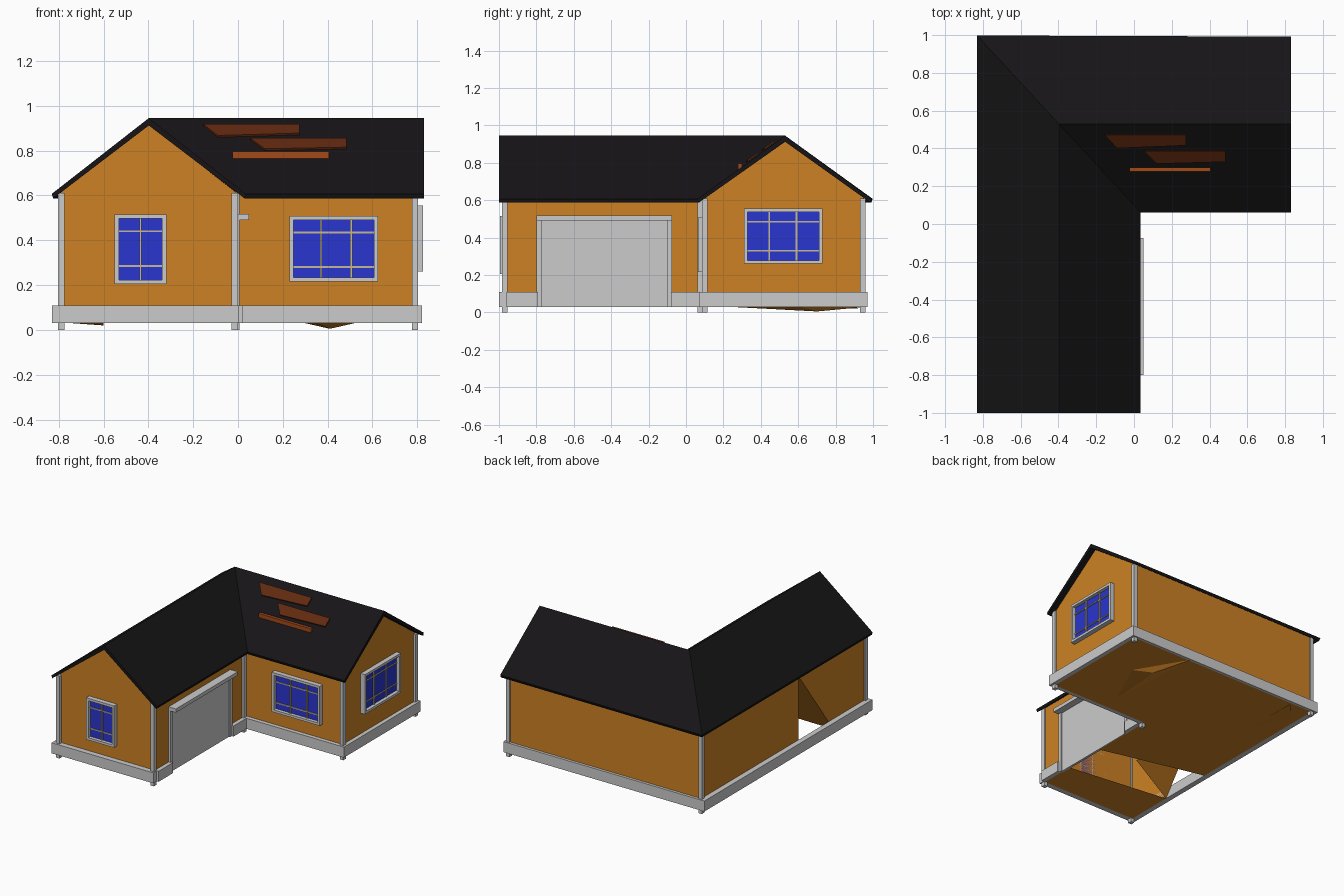
import bpy, bmesh
from mathutils import Vector

if "Cube" in bpy.data.objects:
    bpy.data.objects.remove(bpy.data.objects["Cube"])


def material(name, rgb):
    m = bpy.data.materials.new(name)
    m.diffuse_color = (*rgb, 1)
    m.use_nodes = True
    m.node_tree.nodes["Principled BSDF"].inputs["Base Color"].default_value = m.diffuse_color
    return m


ORANGE = material("wall_orange", (0.61, 0.222, 0.018))
BLACK = material("roof_black", (0.008, 0.007, 0.008))
BLUE = material("glass_blue", (0.023, 0.036, 0.62))
BROWN = material("plank_brown", (0.36, 0.068, 0.01))
DARK_BROWN = material("plank_dark_brown", (0.12, 0.022, 0.005))
BEIGE = material("bar_beige", (0.55, 0.48, 0.31))


def mesh_object(name, faces, mat=None, recalc=True):
    """Build an object from faces given as lists of points."""
    bm = bmesh.new()
    for f in faces:
        bm.faces.new([bm.verts.new(p) for p in f])
    bmesh.ops.remove_doubles(bm, verts=bm.verts, dist=1e-4)
    if recalc:
        bmesh.ops.recalc_face_normals(bm, faces=bm.faces)
    me = bpy.data.meshes.new(name)
    bm.to_mesh(me)
    bm.free()
    ob = bpy.data.objects.new(name, me)
    bpy.context.collection.objects.link(ob)
    if mat:
        me.materials.append(mat)
    return ob


def prism(name, base, offset, mat=None):
    """Extrude a polygon along an offset vector."""
    a = [Vector(p) for p in base]
    b = [p + Vector(offset) for p in a]
    n = len(a)
    sides = [[a[i], a[(i + 1) % n], b[(i + 1) % n], b[i]] for i in range(n)]
    return mesh_object(name, [a, b[::-1]] + sides, mat)


def box(name, x, y, z, mat=None):
    base = [(x[0], y[0], z[0]), (x[1], y[0], z[0]), (x[1], y[1], z[0]), (x[0], y[1], z[0])]
    return prism(name, base, (0, 0, z[1] - z[0]), mat)


# Mitred L-shaped roof shell: one gable profile swept around the corner
profile = [(-1, 0.607), (0, 0.945), (1, 0.607), (0.985, 0.587), (0, 0.912), (-0.985, 0.587)]
start = [Vector((-0.398 + 0.433 * d, -1, z)) for d, z in profile]
corner = [Vector((-0.398 + 0.433 * d, 0.53 - 0.468 * d, z)) for d, z in profile]
end = [Vector((0.83, 0.53 - (0.468 if d > 0 else 0.462) * d, z)) for d, z in profile]
roof = []
for a, b in ((start, corner), (corner, end)):
    for i in range(6):
        j = (i + 1) % 6
        roof.append([a[i], a[j], b[j], b[i]])
for s in (start, end):
    roof += [[s[0], s[1], s[4], s[5]], [s[1], s[2], s[3], s[4]]]
mesh_object("roof", roof, BLACK)

# Walls and floor as thin sheets, with the torn opening in the left side
L, M, R = -0.79, -0.01, 0.79
F, I, B = -0.96, 0.10, 0.95
lo, hi, peak = 0.03, 0.615, 0.914


def wall(p, q, top=None):
    pts = [(*p, lo), (*q, lo), (*q, hi)]
    return pts + ([top] if top else []) + [(*p, hi)]


mesh_object("walls", [
    wall((L, F), (M, F), (-0.398, F, peak)),
    wall((M, F), (M, I)),
    wall((M, I), (R, I)),
    wall((R, I), (R, B), (R, 0.53, peak)),
    wall((R, B), (L, B)),
    [(L, B, hi), (L, B, lo), (L, -0.19, lo), (L, -0.19, 0.58), (L, -0.6, lo), (L, F, lo), (L, F, hi)],
], ORANGE, recalc=False)
mesh_object("floor", [
    [(L, B, lo), (R, B, lo), (R, I, lo), (M, I, lo), (M, -0.38, lo), (L, -0.19, lo)],
    [(L, F, lo), (L, -0.6, lo), (M, -0.7, lo), (M, F, lo)],
], ORANGE, recalc=False)

# Crumpled wall sheet folded inwards and shards under the floor
mesh_object("folded_wall", [[(L, -0.19, 0.58), (L, -0.6, lo), (-0.4, -0.45, 0.12)]], ORANGE)
mesh_object("floor_shards", [
    [(0.35, 0.23, lo), (0.52, 0.6, lo), (0.41, 0.7, 0.005)],
    [(0.35, 0.23, lo), (0.3, 0.97, lo), (0.41, 0.7, 0.005)],
    [(0.52, 0.6, lo), (0.3, 0.97, lo), (0.41, 0.7, 0.005)],
    [(-0.74, 0.8, lo), (-0.6, 0.5, lo), (-0.6, 0.95, 0.02)],
], ORANGE)

# Grey corner posts standing on the ground
for i, (x, y) in enumerate([(-0.788, -0.97), (-0.015, -0.97), (0.79, 0.10),
                            (0.79, 0.945), (-0.788, 0.945), (-0.008, 0.077)]):
    box(f"corner_post_{i + 1}", (x - 0.014, x + 0.014), (y - 0.015, y + 0.015), (0, 0.61))

# Skirting along the foot of every wall, interrupted by the garage door
skirts = {
    "front": ((-0.83, 0.005), (-1.0, -0.96)),
    "left": ((-0.83, -0.79), (-0.96, 0.97)),
    "back": ((-0.79, 0.82), (0.95, 0.97)),
    "right": ((0.79, 0.82), (0.07, 0.95)),
    "inner": ((-0.01, 0.79), (0.07, 0.10)),
    "door_front": ((-0.01, 0.02), (-0.96, -0.79)),
    "door_rear": ((-0.01, 0.02), (-0.08, 0.07)),
}
for name, (x, y) in skirts.items():
    box(f"skirting_{name}", x, y, (lo, 0.108))

# Garage door with jambs and a projecting lintel
box("garage_door", (-0.02, -0.003), (-0.78, -0.10), (lo, 0.5))
for name, y in (("front", (-0.80, -0.772)), ("rear", (-0.102, -0.075))):
    box(f"garage_jamb_{name}", (-0.012, 0.006), y, (lo, 0.5))
box("garage_lintel", (-0.012, 0.05), (-0.80, -0.075), (0.49, 0.517))


def window(name, side, depth, u, z, bars_u, bars_z):
    """Framed window; side 'y' faces front, side 'x' faces right."""
    def part(label, pu, pz, d, mat=None):
        out = tuple(sorted((depth, depth + (d if side == "x" else -d))))
        x, y = (out, pu) if side == "x" else (pu, out)
        box(f"{name}_{label}", x, y, pz, mat)
    t = 0.018
    part("sill", u, (z[0], z[0] + t), 0.035)
    part("head", u, (z[1] - t, z[1]), 0.035)
    inner_z, inner_u = (z[0] + t, z[1] - t), (u[0] + t, u[1] - t)
    part("jamb_a", (u[0], inner_u[0]), inner_z, 0.035)
    part("jamb_b", (inner_u[1], u[1]), inner_z, 0.035)
    part("glass", inner_u, inner_z, 0.01, BLUE)
    for i, c in enumerate(bars_u):
        part(f"upright_bar_{i + 1}", (c - 0.005, c + 0.005), inner_z, 0.018, BEIGE)
    for i, c in enumerate(bars_z):
        part(f"cross_bar_{i + 1}", inner_u, (c - 0.004, c + 0.004), 0.016, BEIGE)


window("gable_window", "y", F, (-0.55, -0.32), (0.205, 0.515), (-0.435,), (0.44, 0.285))
window("inner_window", "y", I, (0.23, 0.625), (0.215, 0.508), (0.37, 0.505), (0.435, 0.28))
window("side_window", "x", R, (0.31, 0.73), (0.26, 0.555), (0.445, 0.59), (0.485, 0.33))


# Loose planks lying on the inner roof slope
def plank(name, plan):
    pts = [(x, y, 0.95 - (0.53 - y) * 0.724) for x, y in plan]
    prism(name, pts, (0, -0.004, 0.008), DARK_BROWN)


plank("upper_plank", [(-0.155, 0.475), (0.275, 0.475), (0.275, 0.42), (-0.09, 0.405)])
plank("middle_plank", [(0.055, 0.388), (0.485, 0.388), (0.485, 0.333), (0.12, 0.323)])
box("lower_plank", (-0.025, 0.405), (0.277, 0.30), (0.765, 0.795), BROWN)
